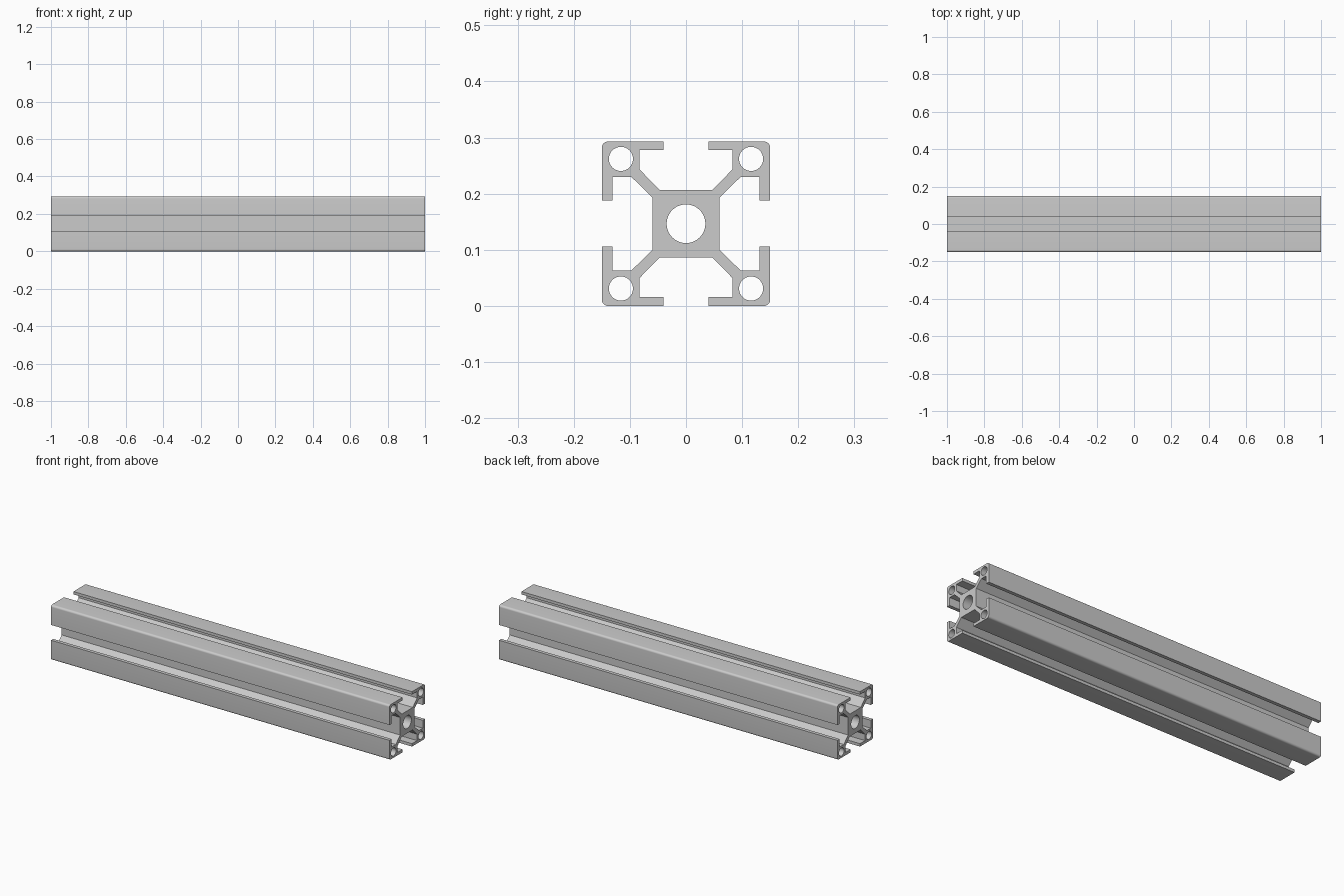
import bpy, bmesh
from math import sin, cos, pi
from mathutils import Matrix

if "Cube" in bpy.data.objects:
    bpy.data.objects.remove(bpy.data.objects["Cube"])

HALF_LENGTH, HALF_W, HALF_H, CORNER = 1.0, 0.15, 0.1465, 0.011


def arc(cx, cy, r, start, end, n):
    return [(cx + r * cos(start + (end - start) * i / n),
             cy + r * sin(start + (end - start) * i / n)) for i in range(n + 1)]


def circle(cx, cy, r, n=48):
    return arc(cx, cy, r, 0, 2 * pi, n)[:-1]


# One quarter of the section: core, diagonal web, corner boss and two slot lips
quarter = [(0.06, 0.047), (0.097, 0.083), (0.131, 0.083), (0.131, 0.041), (HALF_W, 0.041)]
quarter += arc(HALF_W - CORNER, HALF_H - CORNER, CORNER, 0, pi / 2, 8)
quarter += [(0.04, HALF_H), (0.04, 0.131), (0.083, 0.131), (0.083, 0.097), (0.047, 0.06)]

# Mirror the quarter round all four quadrants
outline = []
for sx, sy in ((1, 1), (-1, 1), (-1, -1), (1, -1)):
    pts = quarter if sx * sy > 0 else quarter[::-1]
    outline += [(sx * x, sy * y) for x, y in pts]

# Centre bore and four corner bores
loops = [outline, circle(0, 0, 0.0345)]
loops += [circle(sx * 0.116, sy * 0.1155, 0.0215) for sx in (-1, 1) for sy in (-1, 1)]

# Filled, extruded section running along x
curve = bpy.data.curves.new("slotted_rail", 'CURVE')
curve.dimensions = '2D'
curve.fill_mode = 'BOTH'
curve.extrude = HALF_LENGTH
for loop in loops:
    spline = curve.splines.new('POLY')
    spline.points.add(len(loop) - 1)
    for p, (x, y) in zip(spline.points, loop):
        p.co = (x, y, 0, 1)
    spline.use_cyclic_u = True

rail = bpy.data.objects.new("slotted_rail", curve)
bpy.context.collection.objects.link(rail)
bpy.context.view_layer.objects.active = rail
rail.select_set(True)
bpy.ops.object.convert(target='MESH')
rail = bpy.context.object

# Section x,y becomes world y,z; weld the end caps to the walls
rail.data.transform(Matrix(((0, 0, 1, 0), (1, 0, 0, 0), (0, 1, 0, HALF_H), (0, 0, 0, 1))))
bm = bmesh.new()
bm.from_mesh(rail.data)
bmesh.ops.remove_doubles(bm, verts=bm.verts, dist=1e-5)
bmesh.ops.recalc_face_normals(bm, faces=bm.faces)
bm.to_mesh(rail.data)
bm.free()
bpy.ops.object.shade_smooth_by_angle(angle=pi / 6)
